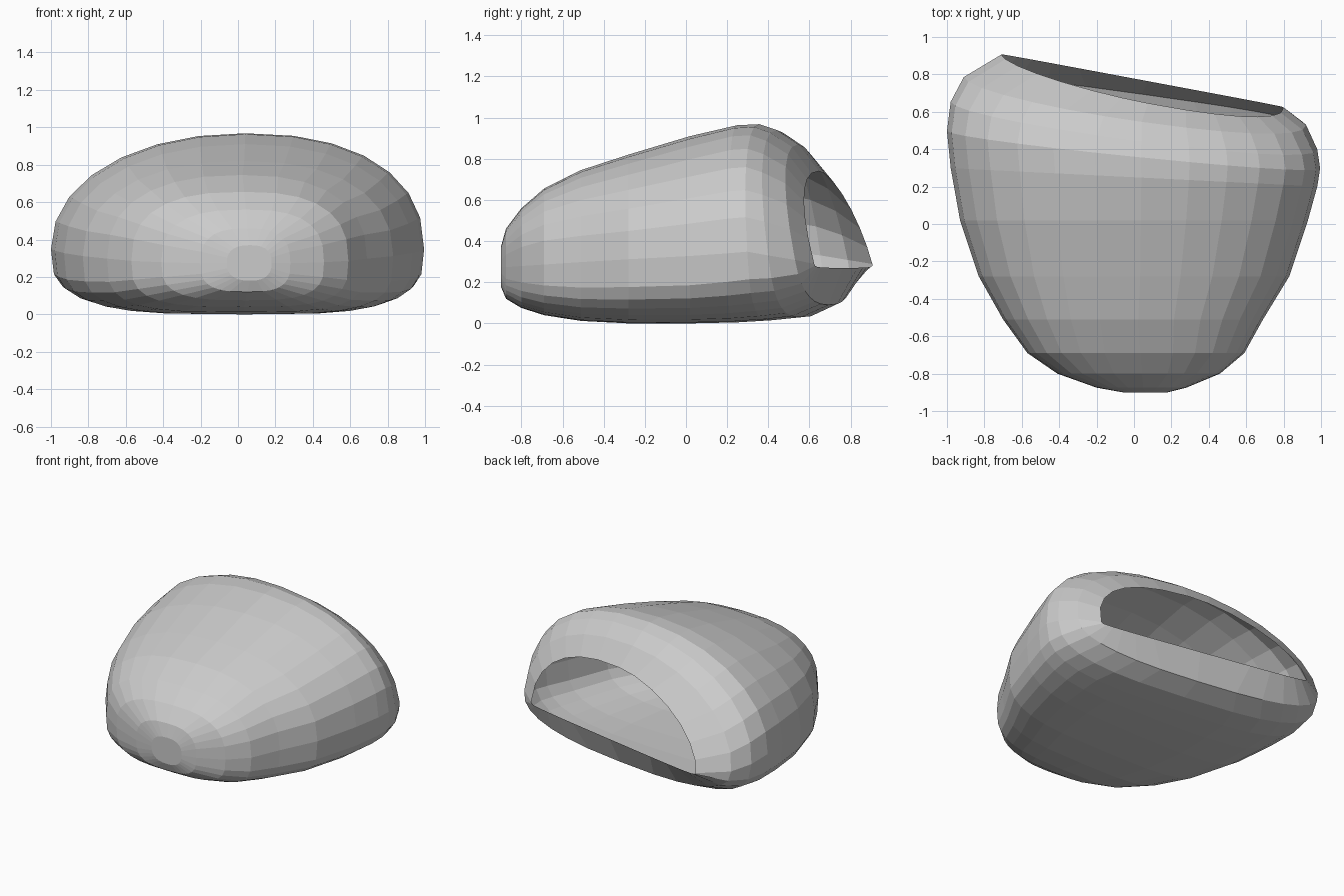
import bpy, bmesh
from math import sin, cos, pi

if "Cube" in bpy.data.objects:
    bpy.data.objects.remove(bpy.data.objects["Cube"])

SEG = 28

# Each section, back opening to front tip:
# x_min, x_max, z_min, z_max, y, slope in x, slope in z, widest height (0-1), left / right / lower fullness
SECTIONS = [
    (-.71, .80, .27, .74, .77, -.187, -.25, .04, 1.75, 2.35, 4.0),
    (-.91, .92, .09, .87, .66, -.14, -.19, .28, 1.95, 2.3, 2.6),
    (-.98, .98, .03, .94, .53, -.13, -.13, .33, 2.05, 2.3, 3.0),
    (-1.0, .995, .015, .968, .40, -.10, -.06, .35, 2.1, 2.3, 3.3),
    (-.98, .98, .005, .963, .25, -.05, 0, .35, 2.1, 2.3, 3.4),
    (-.93, .93, .00, .91, .02, 0, 0, .36, 2.15, 2.3, 3.6),
    (-.83, .83, .00, .82, -.28, 0, 0, .38, 2.25, 2.3, 3.6),
    (-.70, .69, .012, .745, -.51, 0, 0, .39, 2.4, 2.4, 3.6),
    (-.57, .59, .04, .655, -.69, 0, 0, .40, 2.6, 2.6, 3.4),
    (-.41, .46, .075, .56, -.80, 0, 0, .42, 2.7, 2.7, 3.2),
    (-.20, .28, .12, .46, -.875, 0, 0, .45, 2.7, 2.7, 3.0),
    (-.06, .18, .18, .37, -.90, 0, 0, .5, 2.5, 2.5, 2.5),
]


def power(value, n):
    return (1 if value >= 0 else -1) * abs(value) ** (2 / n)


def section_points(x0, x1, z0, z1, y0, sx, sz, mid, left, right, low):
    peak = (x0 + x1) / 2 + .04 * (x1 - x0) / 2
    zm = z0 + mid * (z1 - z0)
    for i in range(SEG):
        a = 2 * pi * i / SEG
        c, s = cos(a), sin(a)
        n = low if s < 0 else (right if c > 0 else left)
        u, v = power(c, n), power(s, n)
        x = peak + u * ((x1 - peak) if u > 0 else (peak - x0))
        z = zm + v * ((z1 - zm) if v > 0 else (zm - z0))
        yield x, y0 + sx * x + sz * (z - .3), z


# Open shell lofted through the sections
bm = bmesh.new()
rings = [[bm.verts.new(p) for p in section_points(*s)] for s in SECTIONS]
for back, front in zip(rings, rings[1:]):
    for i in range(SEG):
        j = (i + 1) % SEG
        bm.faces.new((front[i], front[j], back[j], back[i]))

# Closed front tip
bm.faces.new(rings[-1])
bmesh.ops.recalc_face_normals(bm, faces=bm.faces)

mesh = bpy.data.meshes.new("toe_shell")
bm.to_mesh(mesh)
bm.free()
shell = bpy.data.objects.new("toe_shell", mesh)
bpy.context.collection.objects.link(shell)
